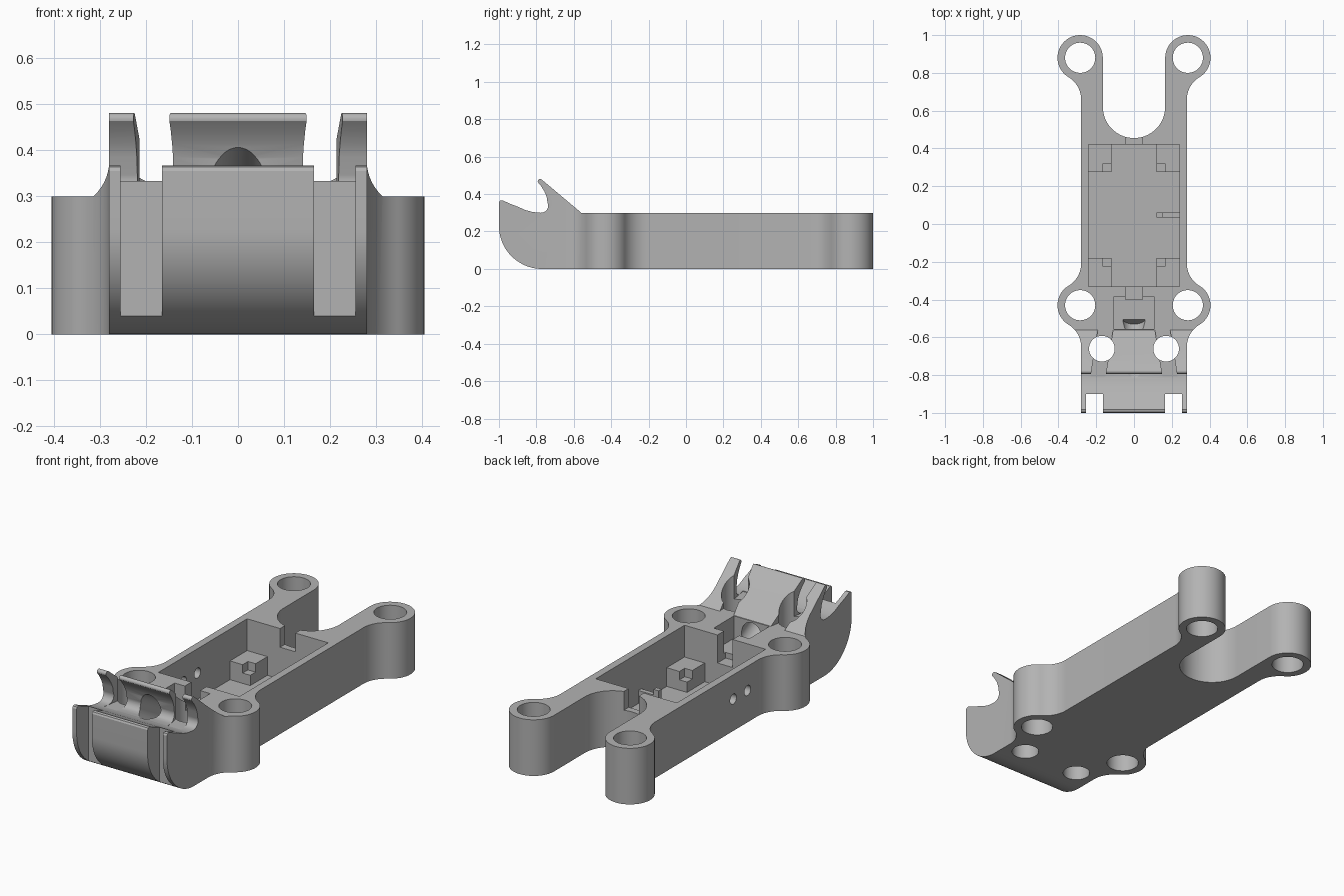
import bpy, bmesh, math
from mathutils import Vector

if "Cube" in bpy.data.objects:
    bpy.data.objects.remove(bpy.data.objects["Cube"], do_unlink=True)

grey = bpy.data.materials.new("plain grey")
grey.use_nodes = True
grey.diffuse_color = (0.45, 0.45, 0.45, 1)
grey.node_tree.nodes["Principled BSDF"].inputs["Base Color"].default_value = (0.45, 0.45, 0.45, 1)


def prism(name, points, offset):
    """Closed polygon swept along an offset vector."""
    bm = bmesh.new()
    face = bm.faces.new([bm.verts.new(p) for p in points])
    swept = bmesh.ops.extrude_face_region(bm, geom=[face])["geom"]
    verts = [v for v in swept if isinstance(v, bmesh.types.BMVert)]
    bmesh.ops.translate(bm, verts=verts, vec=Vector(offset))
    bmesh.ops.recalc_face_normals(bm, faces=bm.faces)
    mesh = bpy.data.meshes.new(name)
    bm.to_mesh(mesh)
    bm.free()
    mesh.materials.append(grey)
    ob = bpy.data.objects.new(name, mesh)
    bpy.context.collection.objects.link(ob)
    return ob


def plan(name, pts, z0, z1):
    return prism(name, [(x, y, z0) for x, y in pts], (0, 0, z1 - z0))


def box(name, x0, x1, y0, y1, z0, z1):
    return plan(name, [(x0, y0), (x1, y0), (x1, y1), (x0, y1)], z0, z1)


def arc(cx, cy, r, a0, a1, n):
    angles = [math.radians(a0 + (a1 - a0) * i / n) for i in range(n + 1)]
    return [(cx + r * math.cos(a), cy + r * math.sin(a)) for a in angles]


def rod(name, start, end, r, sides=40):
    a, b = Vector(start), Vector(end)
    turn = (b - a).to_track_quat('Z', 'Y')
    ring = arc(0, 0, r, 0, 360, sides)[:-1]
    return prism(name, [a + turn @ Vector((x, y, 0)) for x, y in ring], b - a)


def combine(target, tool, operation='DIFFERENCE'):
    mod = target.modifiers.new(tool.name, 'BOOLEAN')
    mod.object, mod.operation, mod.solver = tool, operation, 'EXACT'
    bpy.context.view_layer.objects.active = target
    bpy.ops.object.modifier_apply(modifier=mod.name)
    bpy.data.objects.remove(tool, do_unlink=True)


# Plan outline: nose, front lug, waist, rear lug, U-shaped gap
LUG_X, LUG_R, FILLET_X, FILLET_R, STEP = 0.285, 0.12, 0.416, 0.136, 0.22
TURN = math.degrees(math.atan2(STEP, FILLET_X - LUG_X))
half = [(0.28, -1.1)]
for cy, last in ((-0.43, TURN), (0.88, 180)):
    half += arc(FILLET_X, cy - STEP, FILLET_R, 180, 180 - TURN, 10)
    half += arc(LUG_X, cy, LUG_R, -TURN, last, 32)[1:]
    if last == TURN:
        half += arc(FILLET_X, cy + STEP, FILLET_R, 180 + TURN, 180, 10)[1:]
half += arc(0, 0.62, 0.165, 0, -90, 16)
outline = half + [(-x, y) for x, y in reversed(half[:-1])]
body = plan("body", outline, -0.1, 0.6)

# Side profile: round chin, lip, hooked throat, ramp, flat deck
side = arc(-0.77, 0.23, 0.23, 270, 180, 20)
side += [(-1, 0.355), (-0.995, 0.364), (-0.982, 0.367), (-0.94, 0.348), (-0.9, 0.333),
         (-0.86, 0.315), (-0.82, 0.304), (-0.78, 0.30)]
side += arc(-0.775, 0.338, 0.038, -70, 25, 8)
side += [(-0.745, 0.385), (-0.757, 0.414), (-0.775, 0.443)]
side += arc(-0.78, 0.468, 0.013, 200, 55, 6)
side += [(-0.56, 0.30), (1.1, 0.30), (1.1, 0)]
combine(body, prism("side_profile", [(-0.6, y, z) for y, z in side], (1.2, 0, 0)), 'INTERSECT')

# Central cavity, front pocket and the cable notches
combine(body, box("cavity", -0.24, 0.24, -0.33, 0.42, 0.03, 0.5))
combine(body, box("front_pocket", -0.105, 0.105, -0.555, -0.385, 0.18, 0.301))
combine(body, box("front_notch", -0.045, 0.045, -0.4, -0.32, 0.15, 0.4))
combine(body, box("rear_notch", -0.045, 0.045, 0.4, 0.5, 0.2, 0.4))

# Slanting tunnel from the pocket to the throat
combine(body, rod("tunnel", (0, -0.5, 0.19), (0, -0.94, 0.445), 0.06))

# Mirrored lug holes, strap slots, strap holes and lip gaps
for s in (-1, 1):
    for x, y, r in ((LUG_X, 0.88, 0.08), (LUG_X, -0.43, 0.08), (0.17, -0.66, 0.068)):
        combine(body, rod("hole", (s * x, y, -0.1), (s * x, y, 0.7), r))
    slot = [(0.107, -0.54), (0.188, -0.54), (0.23, -0.81), (0.152, -0.81)]
    combine(body, plan("strap_slot", [(s * x, y) for x, y in slot], 0.30, 0.6))
    x0, x1 = sorted((s * 0.165, s * 0.255))
    combine(body, box("lip_gap", x0, x1, -1.1, -0.9, -0.1, 0.6))

# Two small holes through one side wall
for y in (0.0, -0.12):
    combine(body, rod("side_hole", (-0.4, y, 0.17), (-0.2, y, 0.17), 0.027, 24))

# Notched posts in the cavity corners
for sx, label in ((-1, "right"), (1, "left")):
    for end, inner, name in ((-0.335, -0.18, "front"), (0.425, 0.275, "rear")):
        xs, ys = sorted((sx * 0.12, sx * 0.245)), sorted((inner, end))
        post = box(f"{name}_{label}_post", *xs, *ys, 0.02, 0.13)
        step = math.copysign(0.045, end - inner)
        nx = sorted((sx * 0.10, sx * 0.165))
        ny = sorted((inner - step, inner + step))
        combine(post, box("post_notch", *nx, *ny, 0.085, 0.2))

# Thin stepped rib on the other wall
box("cavity_rib", 0.12, 0.245, 0.035, 0.06, 0.02, 0.1)
box("cavity_rib_stop", 0.12, 0.15, 0.035, 0.06, 0.02, 0.13)

# Smooth the curved walls, keep the edges crisp
bpy.ops.object.select_all(action='DESELECT')
body.select_set(True)
bpy.context.view_layer.objects.active = body
bpy.ops.object.shade_smooth_by_angle(angle=math.radians(25))
